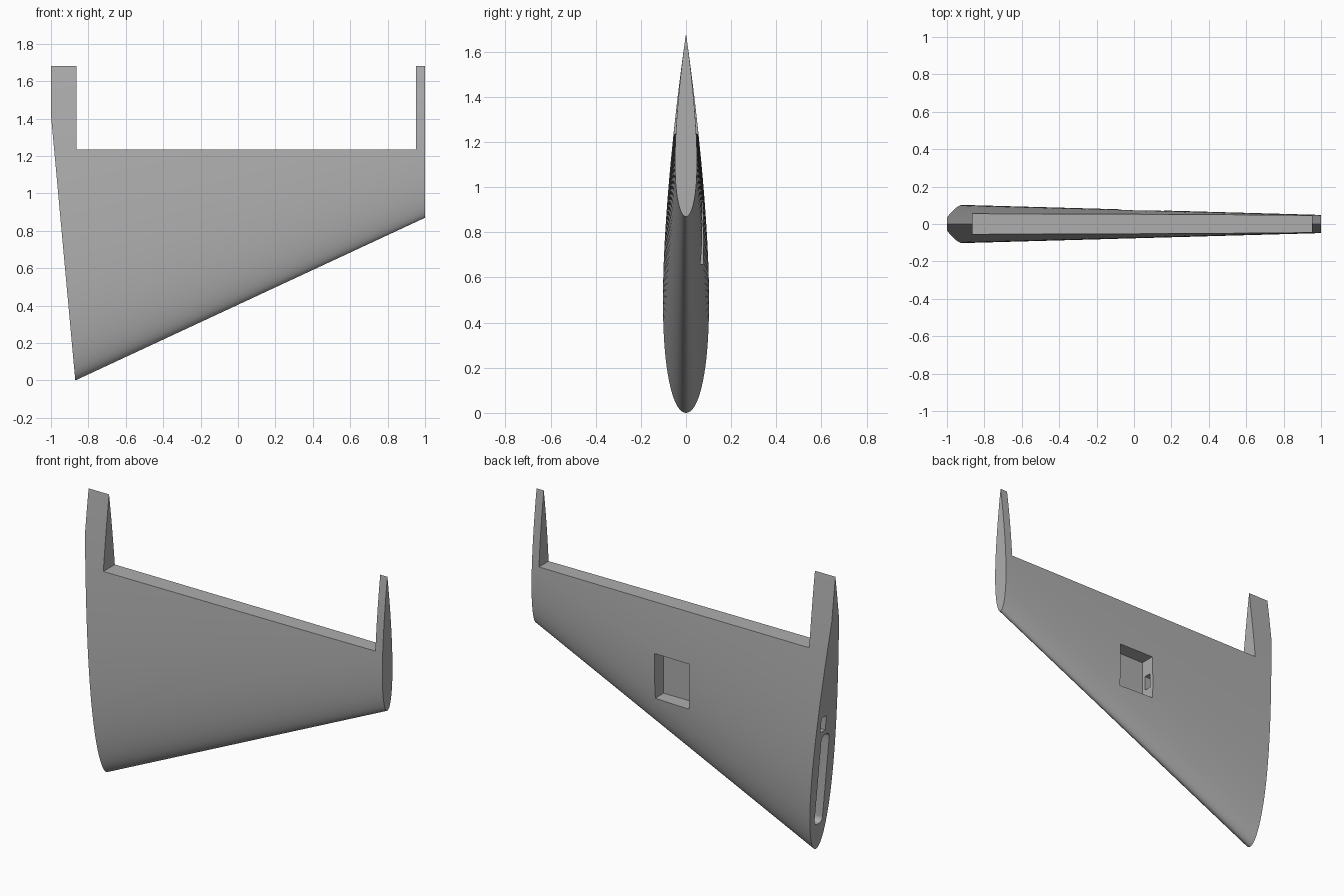
import bpy
import bmesh
import math
from mathutils import Vector

if "Cube" in bpy.data.objects:
    bpy.data.objects.remove(bpy.data.objects["Cube"])

TRAIL = 1.68          # height of the straight trailing edge
SIDE = 48             # profile steps on each side


def material(name, value):
    mat = bpy.data.materials.new(name)
    mat.use_nodes = True
    colour = (value, value, value, 1)
    mat.diffuse_color = colour
    mat.node_tree.nodes["Principled BSDF"].inputs["Base Color"].default_value = colour
    return mat


grey = material("plain grey", 0.42)


def make_object(name, bm):
    bmesh.ops.recalc_face_normals(bm, faces=bm.faces)
    mesh = bpy.data.meshes.new(name)
    bm.to_mesh(mesh)
    bm.free()
    mesh.materials.append(grey)
    obj = bpy.data.objects.new(name, mesh)
    bpy.context.collection.objects.link(obj)
    return obj


def thickness(t):
    # Symmetrical wing section, twelve percent thick, with a sharp tail
    return 0.6 * (0.2969 * math.sqrt(t) - 0.126 * t - 0.3516 * t**2
                  + 0.2843 * t**3 - 0.1036 * t**4)


def section(bm, x):
    lead = 0.87 * (x + 0.87) / 1.87
    chord = TRAIL - lead
    ring = []
    for i in range(2 * SIDE):
        a = math.pi * i / SIDE
        t = (1 - math.cos(a)) / 2
        side = 1 if i < SIDE else -1
        y = 0 if i in (0, SIDE) else side * chord * thickness(t)
        ring.append(bm.verts.new((x, y, lead + chord * t)))
    return ring


def box(name, low, high, radius=0):
    bm = bmesh.new()
    bmesh.ops.create_cube(bm, size=1)
    for v in bm.verts:
        v.co = [l + (c + 0.5) * (h - l) for c, l, h in zip(v.co, low, high)]
    if radius:
        # Round the edges that run along x
        along = [e for e in bm.edges
                 if abs(e.verts[0].co.x - e.verts[1].co.x) > 0.01]
        bmesh.ops.bevel(bm, geom=along, offset=radius, segments=6,
                        profile=0.5, affect='EDGES')
    return make_object(name, bm)


def rod(name, radius, z):
    bm = bmesh.new()
    bmesh.ops.create_cone(bm, cap_ends=True, segments=32, radius1=radius,
                          radius2=radius, depth=3)
    for v in bm.verts:
        v.co = Vector((v.co.z, v.co.x, v.co.y + z))
    return make_object(name, bm)


# Tapered wing body, trimmed by a slanted plane at the root
bm = bmesh.new()
root = section(bm, -1.0)
tip = section(bm, 1.0)
for i in range(2 * SIDE):
    j = (i + 1) % (2 * SIDE)
    bm.faces.new((root[i], root[j], tip[j], tip[i]))
bm.faces.new(root)
bm.faces.new(tip)
trim = bmesh.ops.bisect_plane(
    bm, geom=bm.verts[:] + bm.edges[:] + bm.faces[:],
    plane_co=(-0.87, 0, 0), plane_no=(-1.42, 0, -0.13), clear_outer=True)
rim = [e for e in trim["geom_cut"] if isinstance(e, bmesh.types.BMEdge)]
bmesh.ops.holes_fill(bm, edges=[e for e in bm.edges if e.is_boundary], sides=0)
wing = make_object("wing_body", bm)

# Control surface notch, hinge bore, equipment bay, cable channel, spar socket
cutters = [
    box("notch_cutter", (-0.863, -0.3, 1.235), (0.952, 0.3, 2)),
    rod("hinge_bore_cutter", 0.021, 1.27),
    box("bay_cutter", (-0.075, -0.015, 0.66), (0.16, 0.3, 0.932)),
    box("channel_cutter", (-1.2, 0.008, 0.74), (-0.05, 0.055, 0.83)),
    box("spar_socket_cutter", (-1.2, -0.038, 0.155), (-0.75, 0.038, 0.71), 0.03),
]
bpy.context.view_layer.objects.active = wing
for cutter in cutters:
    cutter.hide_render = True
    mod = wing.modifiers.new(cutter.name, 'BOOLEAN')
    mod.operation = 'DIFFERENCE'
    mod.solver = 'EXACT'
    mod.object = cutter
    bpy.ops.object.modifier_apply(modifier=mod.name)
    bpy.data.objects.remove(cutter)

bpy.ops.object.select_all(action='DESELECT')
wing.select_set(True)
bpy.ops.object.shade_smooth_by_angle(angle=math.radians(30))
